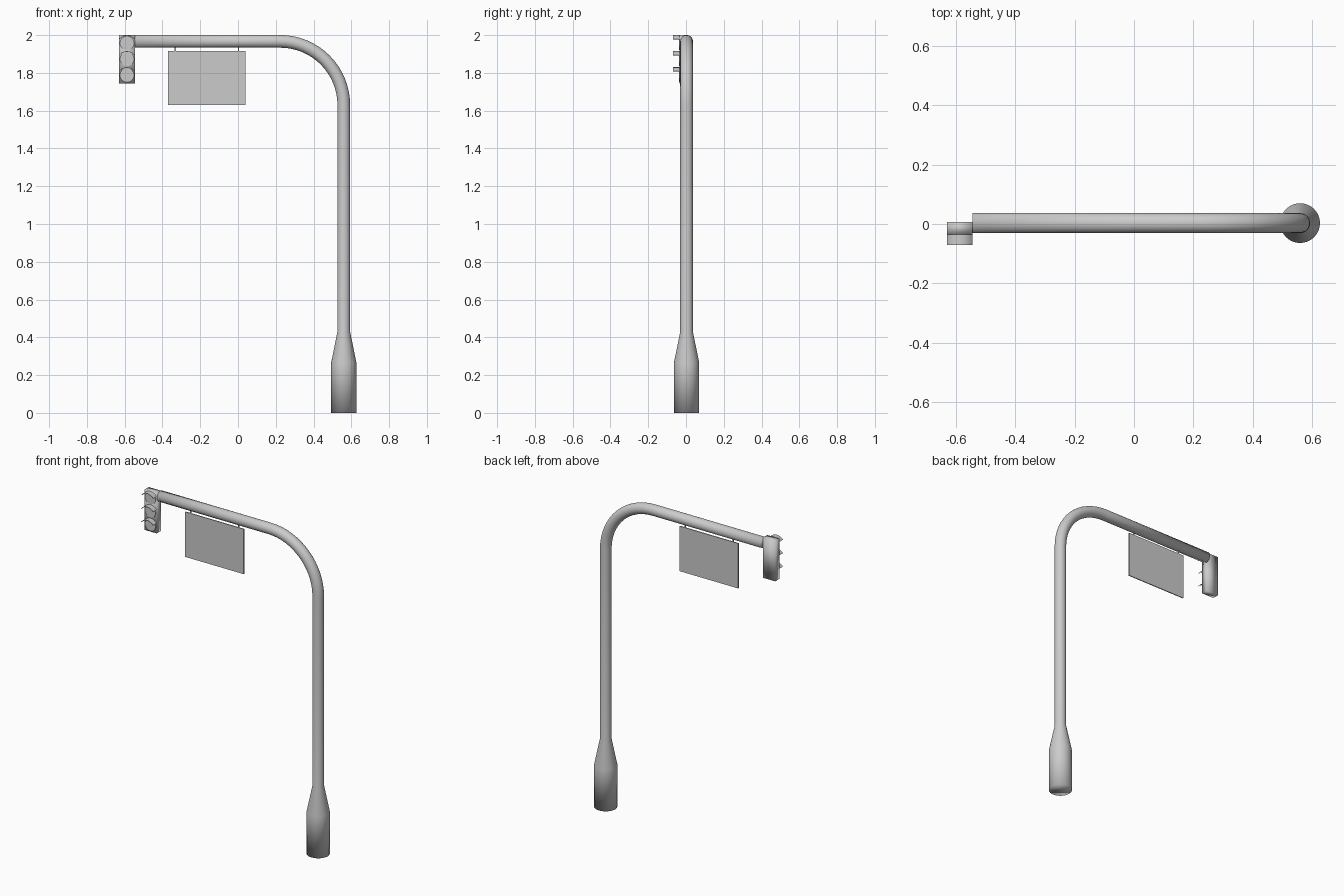
import bpy
import bmesh
from math import sin, cos, pi, asin
from mathutils import Vector, Matrix

old = bpy.data.objects.get("Cube")
if old:
    bpy.data.objects.remove(old, do_unlink=True)

GREY = (0.6, 0.6, 0.6, 1)
grey = bpy.data.materials.new("light grey")
grey.use_nodes = True
grey.diffuse_color = GREY
grey.node_tree.nodes["Principled BSDF"].inputs["Base Color"].default_value = GREY

POLE_X, AXIS_Y = 0.56, 0.003
LIGHT_X, FACE_Y = -0.5875, -0.035
CELL = 0.085


def finish(name, bm, smooth=False):
    bmesh.ops.recalc_face_normals(bm, faces=bm.faces)
    mesh = bpy.data.meshes.new(name)
    bm.to_mesh(mesh)
    bm.free()
    for p in mesh.polygons:
        p.use_smooth = smooth
    mesh.materials.append(grey)
    obj = bpy.data.objects.new(name, mesh)
    bpy.context.collection.objects.link(obj)
    return obj


def box(name, centre, size, smooth=False):
    bm = bmesh.new()
    bmesh.ops.create_cube(bm, size=1, matrix=Matrix.Translation(centre) @ Matrix.Diagonal((*size, 1)))
    return finish(name, bm, smooth)


def tube(name, stations, sides=32):
    """Sweep a circle along (x, z, radius, tilt) stations and cap both ends."""
    bm = bmesh.new()
    rings = []
    for x, z, r, tilt in stations:
        ring = []
        for i in range(sides):
            a = 2 * pi * i / sides
            across = r * cos(a)
            ring.append(bm.verts.new((x + across * cos(tilt), AXIS_Y + r * sin(a), z + across * sin(tilt))))
        rings.append(ring)
    for a, b in zip(rings, rings[1:]):
        for i in range(sides):
            j = (i + 1) % sides
            bm.faces.new((a[i], a[j], b[j], b[i]))
    bm.faces.new(rings[0])
    bm.faces.new(rings[-1])
    return finish(name, bm, True)


# Flared base, upright, bend and arm in one sweep
R, BEND, BEND_Z = 0.0335, 0.337, 1.63
path = [(POLE_X, 0, 0.067, 0), (POLE_X, 0.265, 0.067, 0), (POLE_X, 0.43, R, 0)]
for k in range(17):
    t = pi / 2 * k / 16
    path.append((POLE_X - BEND + BEND * cos(t), BEND_Z + BEND * sin(t), R, t))
path.append((-0.545, BEND_Z + BEND, R, pi / 2))
tube("pole_and_arm", path)

# Hanging sign and its two hangers
box("sign_panel", (-0.165, AXIS_Y, 1.7725), (0.41, 0.006, 0.285))
for side, x in (("right", -0.332), ("left", 0.003)):
    box("sign_hanger_" + side, (x, AXIS_Y, 1.928), (0.006, 0.006, 0.03))

# Signal housing, softly shaded
box("signal_housing", (LIGHT_X, -0.014, 2 - 1.5 * CELL), (CELL, 0.042, 3 * CELL), True)

# Visor arc spans the full housing width
SAG = 0.021
ARC = ((CELL / 2) ** 2 + SAG ** 2) / (2 * SAG)
HALF = asin(CELL / 2 / ARC)


def visor(name, top):
    bm = bmesh.new()
    rows = []
    for k in range(13):
        a = HALF * (k / 6 - 1)
        row = []
        for r, y in ((ARC, FACE_Y), (ARC, -0.07), (ARC - 0.003, -0.07), (ARC - 0.003, FACE_Y)):
            row.append(bm.verts.new((LIGHT_X + r * sin(a), y, top - ARC + r * cos(a))))
        rows.append(row)
    for a, b in zip(rows, rows[1:]):
        for i in range(4):
            j = (i + 1) % 4
            bm.faces.new((a[i], a[j], b[j], b[i]))
    bm.faces.new(rows[0])
    bm.faces.new(rows[-1])
    obj = finish(name, bm, True)
    bpy.ops.object.select_all(action="DESELECT")
    obj.select_set(True)
    bpy.context.view_layer.objects.active = obj
    bpy.ops.object.shade_smooth_by_angle()


# Three lenses, each under a visor
for n, level in enumerate(("top", "middle", "bottom")):
    z = 2 - CELL * (n + 0.5)
    bm = bmesh.new()
    place = Matrix.Translation(Vector((LIGHT_X, FACE_Y - 0.001, z))) @ Matrix.Rotation(pi / 2, 4, "X")
    bmesh.ops.create_cone(bm, cap_ends=True, segments=32, radius1=0.037, radius2=0.037, depth=0.004, matrix=place)
    finish("lens_" + level, bm)
    visor("visor_" + level, z + CELL / 2)
